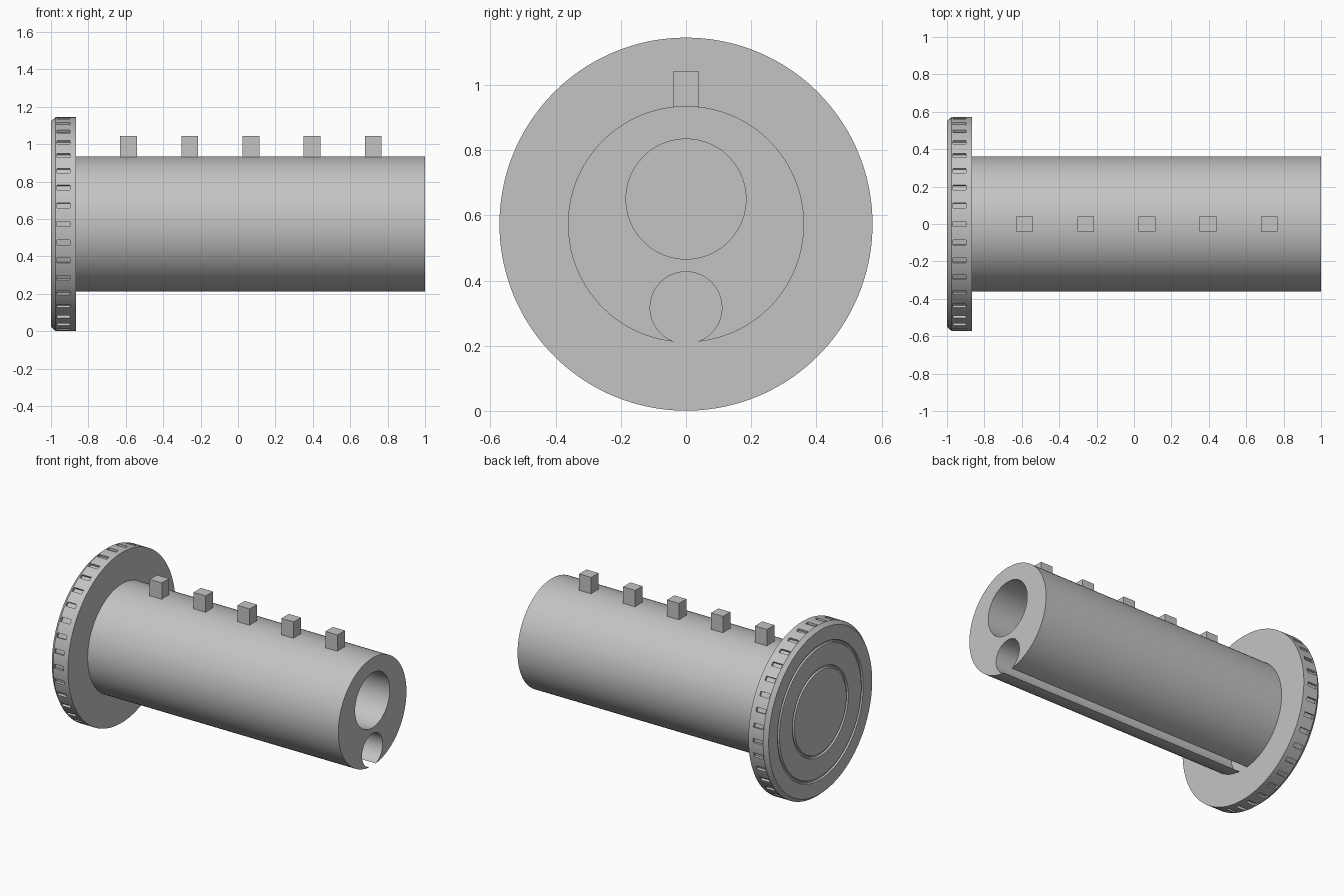
import bpy, bmesh
from math import cos, sin, pi, radians
from mathutils import Matrix, Vector

cube = bpy.data.objects.get("Cube")
if cube:
    bpy.data.objects.remove(cube, do_unlink=True)

AXIS_Z = 0.573
FLANGE_R = 0.572
FLANGE_X = -0.865

grey = bpy.data.materials.new("plain grey")
grey.use_nodes = True
GREY = (0.55, 0.55, 0.55, 1)
grey.diffuse_color = GREY
grey.node_tree.nodes["Principled BSDF"].inputs["Base Color"].default_value = GREY


def finish(bm, name):
    bmesh.ops.recalc_face_normals(bm, faces=bm.faces)
    mesh = bpy.data.meshes.new(name)
    bm.to_mesh(mesh)
    bm.free()
    mesh.materials.append(grey)
    ob = bpy.data.objects.new(name, mesh)
    bpy.context.collection.objects.link(ob)
    return ob


def lathe(name, profile, z, steps=144):
    """Spin (x, radius) points round a line along x; the ends are capped."""
    bm = bmesh.new()
    rings = []
    for x, r in profile:
        rings.append([bm.verts.new((x, r * cos(2 * pi * i / steps), z + r * sin(2 * pi * i / steps)))
                      for i in range(steps)])
    for a, b in zip(rings, rings[1:]):
        for i in range(steps):
            j = (i + 1) % steps
            bm.faces.new((a[i], a[j], b[j], b[i]))
    bm.faces.new(rings[0])
    bm.faces.new(rings[-1])
    return finish(bm, name)


def add_box(bm, size, matrix):
    bmesh.ops.create_cube(bm, size=1, matrix=matrix @ Matrix.Diagonal((*size, 1)))


def cut(target, cutter):
    mod = target.modifiers.new("cut", 'BOOLEAN')
    mod.operation = 'DIFFERENCE'
    mod.solver = 'EXACT'
    mod.object = cutter
    select(target)
    bpy.ops.object.modifier_apply(modifier=mod.name)
    bpy.data.objects.remove(cutter, do_unlink=True)


def select(ob):
    bpy.ops.object.select_all(action='DESELECT')
    ob.select_set(True)
    bpy.context.view_layer.objects.active = ob


def smooth(ob):
    select(ob)
    bpy.ops.object.shade_smooth_by_angle(angle=radians(25))


# Barrel with a main bore and a smaller channel that breaks through underneath
barrel = lathe("barrel", [(FLANGE_X, 0.362), (1, 0.362)], AXIS_Z)
cut(barrel, lathe("bore_cutter", [(-0.95, 0.184), (1.1, 0.184)], 0.65, 96))
cut(barrel, lathe("channel_cutter", [(-0.95, 0.11), (1.1, 0.11)], 0.317, 96))
smooth(barrel)

# Flange with a chamfered edge and two ring grooves on its outer face
profile = [(FLANGE_X, FLANGE_R), (-0.975, FLANGE_R), (-1, 0.55)]
for r in (0.445, 0.287):
    profile += [(-1, r + 0.01), (-0.99, r + 0.005), (-0.99, r - 0.005), (-1, r - 0.01)]
flange = lathe("flange", profile, AXIS_Z)

# Grip notches around the rim
bm = bmesh.new()
for i in range(36):
    turn = Matrix.Translation((0, 0, AXIS_Z)) @ Matrix.Rotation(radians(10 * i), 4, 'X')
    add_box(bm, (0.07, 0.028, 0.06), turn @ Matrix.Translation((-0.934, 0, FLANGE_R + 0.015)))
cut(flange, finish(bm, "notch_cutter"))
smooth(flange)

# Row of pegs along the top of the barrel
for i in range(5):
    bm = bmesh.new()
    add_box(bm, (0.09, 0.078, 0.143), Matrix.Translation((-0.585 + 0.327 * i, 0, 0.9715)))
    finish(bm, f"peg_{i + 1}")
